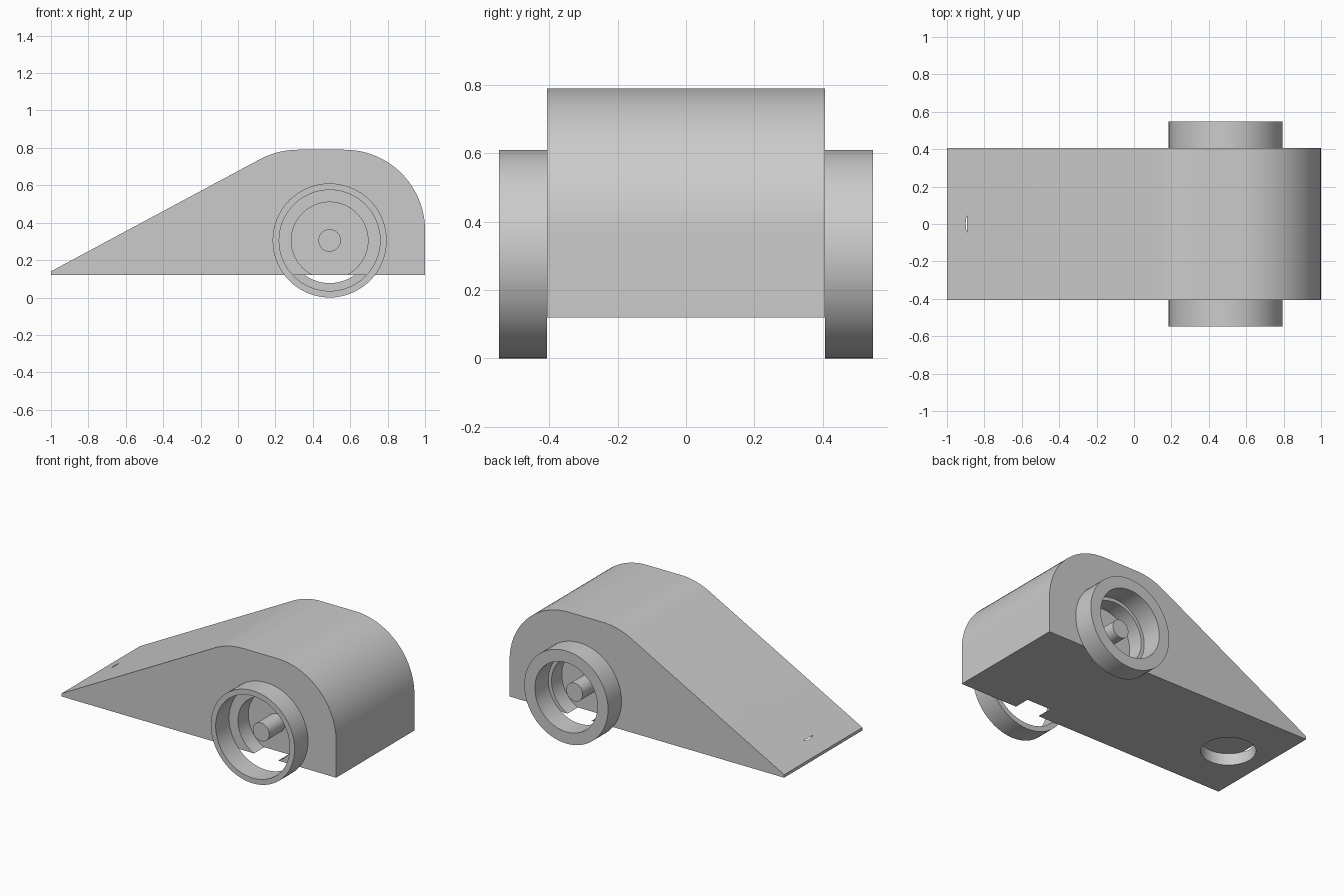
import bpy
import bmesh
from math import cos, sin, radians, pi

cube = bpy.data.objects.get("Cube")
if cube:
    bpy.data.objects.remove(cube, do_unlink=True)

grey = bpy.data.materials.new("plain_grey")
grey.use_nodes = True
COLOUR = (0.6, 0.6, 0.6, 1)
grey.diffuse_color = COLOUR
grey.node_tree.nodes["Principled BSDF"].inputs["Base Color"].default_value = COLOUR

HALF_WIDTH = 0.407
WHEEL_X, WHEEL_Z, WHEEL_R = 0.49, 0.305, 0.305
WHEEL_OUT = 0.547
POCKET_FLOOR = 0.3


def add_object(name, bm):
    bmesh.ops.recalc_face_normals(bm, faces=bm.faces)
    mesh = bpy.data.meshes.new(name)
    bm.to_mesh(mesh)
    bm.free()
    mesh.materials.append(grey)
    obj = bpy.data.objects.new(name, mesh)
    bpy.context.collection.objects.link(obj)
    return obj


def activate(obj):
    bpy.ops.object.select_all(action='DESELECT')
    obj.select_set(True)
    bpy.context.view_layer.objects.active = obj


def smooth(obj):
    activate(obj)
    bpy.ops.object.shade_smooth_by_angle(angle=radians(30))


def arc(cx, cz, r, start, end, steps):
    angles = [radians(start + (end - start) * i / steps) for i in range(steps + 1)]
    return [(cx + r * cos(a), cz + r * sin(a)) for a in angles]


def extrude_y(name, outline, y0, y1):
    """Solid from an (x, z) outline, extruded along y."""
    bm = bmesh.new()
    face = bm.faces.new([bm.verts.new((x, y0, z)) for x, z in outline])
    grown = bmesh.ops.extrude_face_region(bm, geom=[face])["geom"]
    verts = [v for v in grown if isinstance(v, bmesh.types.BMVert)]
    bmesh.ops.translate(bm, verts=verts, vec=(0, y1 - y0, 0))
    return add_object(name, bm)


def disc(name, r, y0, y1):
    return extrude_y(name, arc(WHEEL_X, WHEEL_Z, r, 0, 360, 64)[:-1], y0, y1)


def ring(name, outer, inner, y0, y1, n=64):
    """Square-section ring around the wheel axis."""
    bm = bmesh.new()
    section = [(outer, y0), (outer, y1), (inner, y1), (inner, y0)]
    loops = []
    for i in range(n):
        a = 2 * pi * i / n
        loops.append([bm.verts.new((WHEEL_X + r * cos(a), y, WHEEL_Z + r * sin(a)))
                      for r, y in section])
    for i in range(n):
        a, b = loops[i], loops[(i + 1) % n]
        for k in range(4):
            m = (k + 1) % 4
            bm.faces.new((a[k], a[m], b[m], b[k]))
    return add_object(name, bm)


def cut(target, cutter):
    activate(target)
    mod = target.modifiers.new("cut", 'BOOLEAN')
    mod.operation = 'DIFFERENCE'
    mod.solver = 'EXACT'
    mod.object = cutter
    bpy.ops.object.modifier_apply(modifier=mod.name)
    bpy.data.objects.remove(cutter, do_unlink=True)


# Wedge body with rounded top and tail
outline = [(-1, 0.12), (1, 0.12)]
outline += arc(0.57, 0.36, 0.43, 0, 90, 24)
outline += arc(0.32, 0.36, 0.43, 90, 118, 10)
outline += [(-1, 0.14)]
body = extrude_y("body", outline, -HALF_WIDTH, HALF_WIDTH)

# Round pockets behind the wheels
for side in (-1, 1):
    cut(body, disc("pocket_cutter", 0.205, side * POCKET_FLOOR, side * 0.5))

# Blind hole under the nose, just breaking the slope
bm = bmesh.new()
bmesh.ops.create_cone(bm, cap_ends=True, segments=64, radius1=0.165,
                      radius2=0.165, depth=0.2)
bmesh.ops.translate(bm, verts=bm.verts, vec=(-0.735, 0, 0.098))
cut(body, add_object("nose_hole_cutter", bm))
smooth(body)

# Open wheel rings and stub axles; the back ring is thicker
for label, side, inner in (("front", -1, 0.27), ("back", 1, 0.228)):
    smooth(ring(label + "_wheel", WHEEL_R, inner, side * HALF_WIDTH, side * WHEEL_OUT))
    smooth(disc(label + "_axle", 0.06, side * POCKET_FLOOR, side * 0.46))
